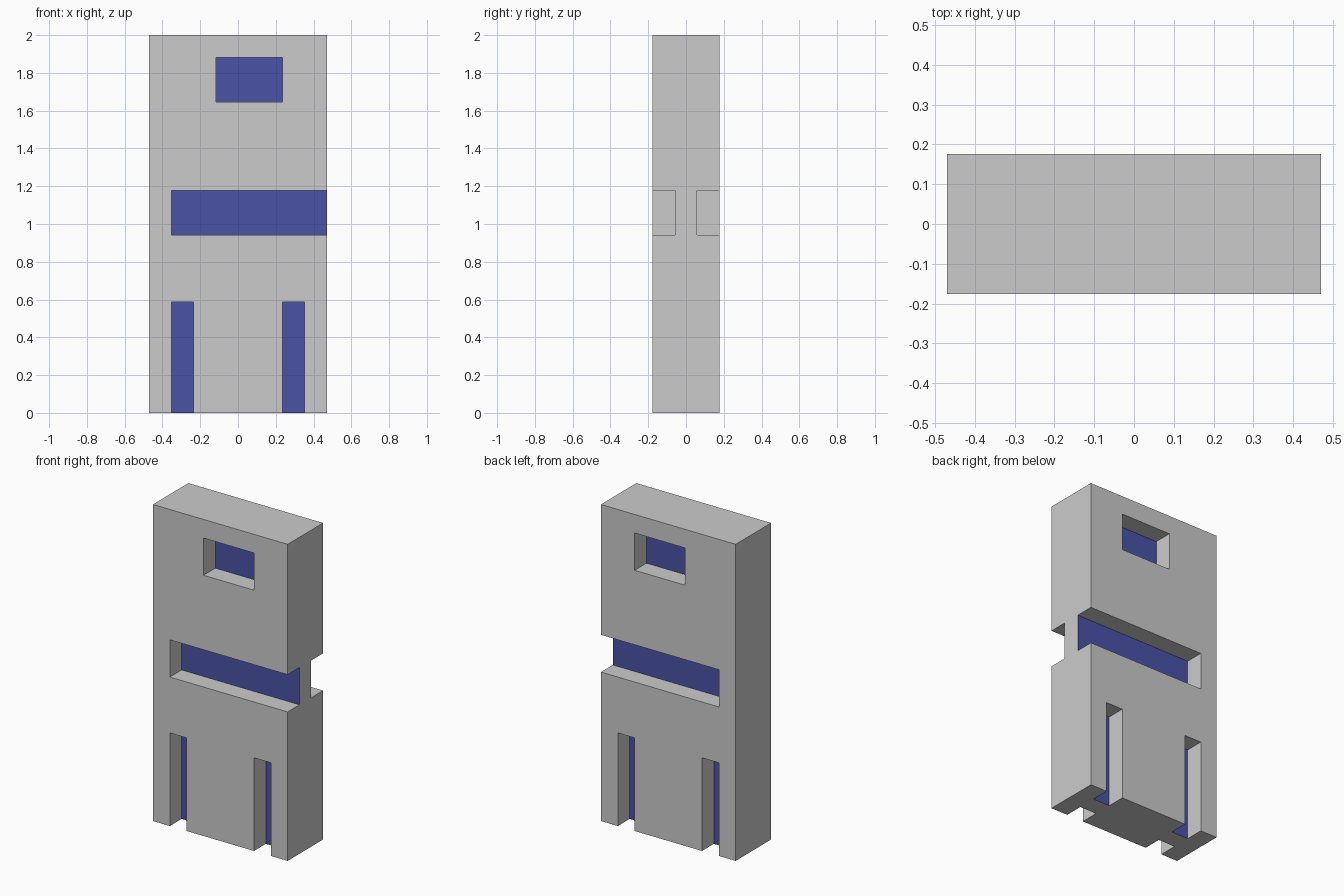
import bpy

if "Cube" in bpy.data.objects:
    bpy.data.objects.remove(bpy.data.objects["Cube"])

U = 2 / 17                      # module: body is 8 x 3 x 17 modules
HALF_D = 1.5 * U                # outer face distance from the middle
FLOOR = 0.5 * U                 # recess floor distance from the middle


def box(name, x0, x1, y0, y1, z0, z1):
    bpy.ops.mesh.primitive_cube_add(
        size=1, location=((x0 + x1) / 2, (y0 + y1) / 2, (z0 + z1) / 2))
    obj = bpy.context.object
    obj.name = name
    obj.scale = (x1 - x0, y1 - y0, z1 - z0)
    bpy.ops.object.transform_apply(location=True, rotation=False, scale=True)
    return obj


# Slab body
body = box("body", -4 * U, 4 * U, -HALF_D, HALF_D, 0, 17 * U)

# Recesses in modules (x0, x1, z0, z1); open ones run past the body's edge
recesses = {
    "window": (-1, 2, 14, 16),
    "side_band": (-3, 5, 8, 10),
    "left_slot": (-3, -2, -1, 5),
    "right_slot": (2, 3, -1, 5),
}

# Carve the same recesses into the front and the back
for name, (x0, x1, z0, z1) in recesses.items():
    for side in (-1, 1):
        y0, y1 = sorted((side * FLOOR, side * 3 * U))
        cutter = box(name + "_cutter", x0 * U, x1 * U, y0, y1, z0 * U, z1 * U)
        cutter.hide_render = True
        mod = body.modifiers.new(name, 'BOOLEAN')
        mod.operation = 'DIFFERENCE'
        mod.solver = 'EXACT'
        mod.object = cutter
        bpy.context.view_layer.objects.active = body
        bpy.ops.object.modifier_apply(modifier=mod.name)
        bpy.data.objects.remove(cutter, do_unlink=True)

# Grey body, dark blue recess floors
grey = bpy.data.materials.new("grey")
grey.diffuse_color = (0.8, 0.8, 0.8, 1)
grey.use_nodes = True
grey.node_tree.nodes["Principled BSDF"].inputs["Base Color"].default_value = grey.diffuse_color
blue = bpy.data.materials.new("dark_blue")
blue.diffuse_color = (0.067, 0.084, 0.38, 1)
blue.use_nodes = True
blue.node_tree.nodes["Principled BSDF"].inputs["Base Color"].default_value = blue.diffuse_color
body.data.materials.clear()
body.data.materials.append(grey)
body.data.materials.append(blue)
for face in body.data.polygons:
    on_floor = abs(abs(face.center.y) - FLOOR) < 0.001
    face.material_index = int(on_floor and abs(face.normal.y) > 0.9)
